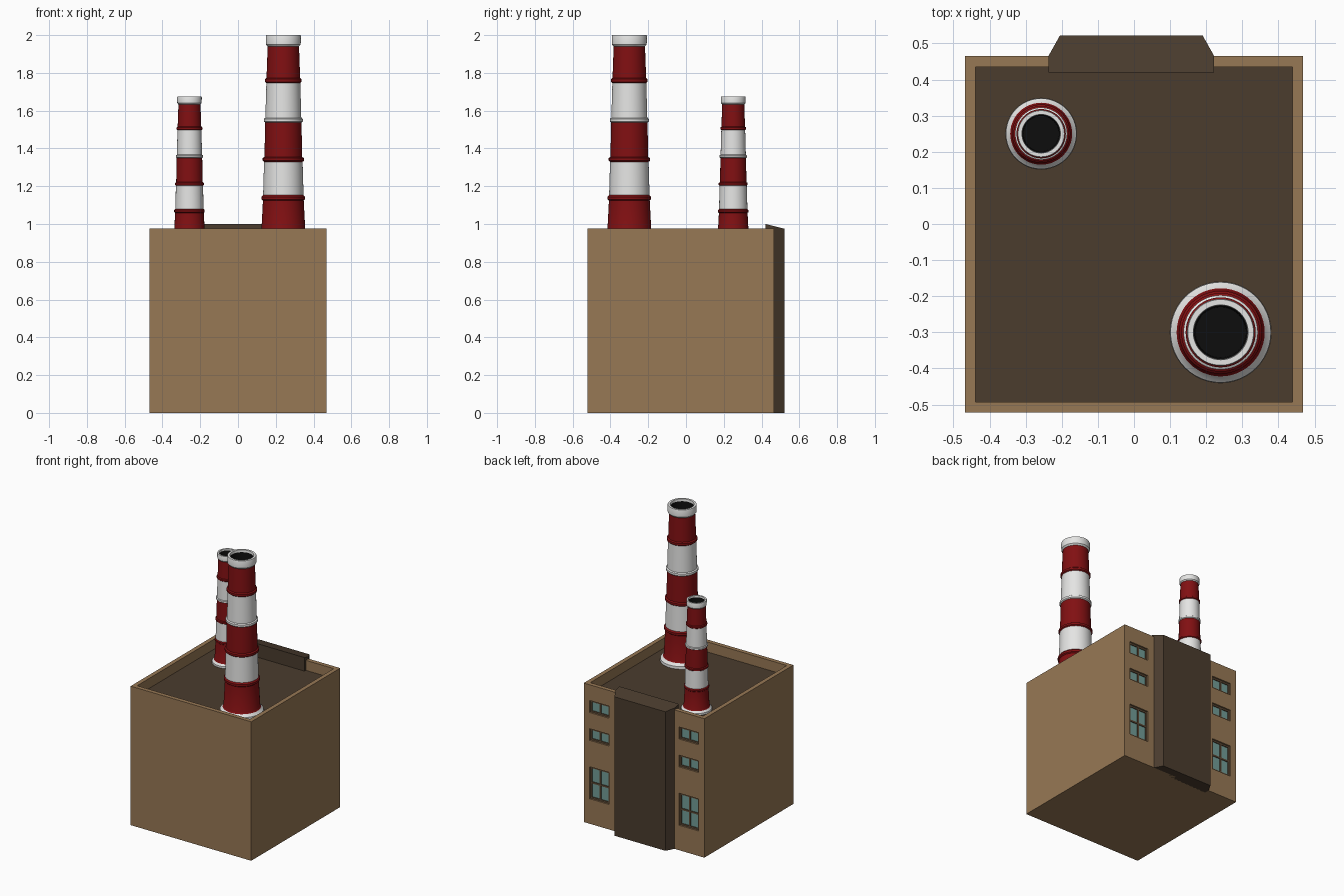
import bpy, bmesh, math

if "Cube" in bpy.data.objects:
    bpy.data.objects.remove(bpy.data.objects["Cube"])


def material(name, r, g, b):
    m = bpy.data.materials.new(name)
    m.diffuse_color = (r, g, b, 1)
    m.use_nodes = True
    m.node_tree.nodes["Principled BSDF"].inputs["Base Color"].default_value = m.diffuse_color
    return m


WALL = material("tan_wall", .31, .188, .09)
ROOF = material("dark_roof", .069, .045, .027)
RED = material("stripe_red", .22, .005, .006)
WHITE = material("stripe_white", .78, .78, .77)
BLACK = material("flue_black", .004, .004, .004)
GLASS = material("window_glass", .17, .34, .31)
FRAME = material("window_frame", .11, .068, .036)


def finish(name, bm, mats):
    bmesh.ops.recalc_face_normals(bm, faces=bm.faces)
    me = bpy.data.meshes.new(name)
    bm.to_mesh(me)
    bm.free()
    for m in mats:
        me.materials.append(m)
    ob = bpy.data.objects.new(name, me)
    bpy.context.collection.objects.link(ob)
    return ob


def add_box(bm, x0, x1, y0, y1, z0, z1):
    vs = bmesh.ops.create_cube(bm, size=1)["verts"]
    for v in vs:
        v.co = (x1 if v.co.x > 0 else x0, y1 if v.co.y > 0 else y0, z1 if v.co.z > 0 else z0)
    return vs


# main block: top face inset to a parapet, then sunk to the roof deck
W, FRONT, BACK, TOP, DECK = .468, -.522, .465, .975, .905
bm = bmesh.new()
add_box(bm, -W, W, FRONT, BACK, 0, TOP)
bm.normal_update()
top = next(f for f in bm.faces if f.normal.z > .9)
bmesh.ops.inset_region(bm, faces=[top], thickness=.042)
deck = bmesh.ops.extrude_face_region(bm, geom=[top])["geom"]
for v in (g for g in deck if isinstance(g, bmesh.types.BMVert)):
    v.co.z = DECK
if top.is_valid:
    bmesh.ops.delete(bm, geom=[top], context='FACES')
bm.normal_update()
for f in bm.faces:
    zc = f.calc_center_median().z
    if abs(zc - DECK) < .001 or DECK < zc < TOP - .001:
        f.material_index = 1 if abs(zc - DECK) < .001 else 0
building = finish("building", bm, [WALL, ROOF])

# back windows: recesses, glass panes and frame bars, on both sides
ROWS = [(.78, .865, 1), (.585, .667, 1), (.175, .40, 2)]   # bottom, top, pane rows
WX0, WX1, DEPTH, BAR = .272, .422, .018, .012
cut, glass, frame = bmesh.new(), bmesh.new(), bmesh.new()
for side in (-1, 1):
    x0, x1 = sorted((side * WX0, side * WX1))
    for z0, z1, n in ROWS:
        add_box(cut, x0, x1, BACK - DEPTH, BACK + .05, z0, z1)
        add_box(glass, x0, x1, BACK - DEPTH - .002, BACK - DEPTH + .002, z0, z1)
        y0, y1 = BACK - DEPTH - .001, BACK - DEPTH + .008
        for x in (x0, (x0 + x1 - BAR) / 2, x1 - BAR):
            add_box(frame, x, x + BAR, y0, y1, z0, z1)
        for i in range(n + 1):
            z = z0 + (z1 - z0 - BAR) * i / n
            add_box(frame, x0, x1, y0, y1 - .0005, z, z + BAR)
cutter = finish("window_cutter", cut, [WALL])
cutter.hide_render = True
cutter.display_type = 'WIRE'
mod = building.modifiers.new("windows", 'BOOLEAN')
mod.operation, mod.object, mod.solver = 'DIFFERENCE', cutter, 'EXACT'
bpy.context.view_layer.objects.active = building
bpy.ops.object.modifier_apply(modifier=mod.name)
bpy.data.objects.remove(cutter)
finish("window_panes", glass, [GLASS])
finish("window_frames", frame, [FRAME])

# rear bay: tapered plan with a sloping top
plan = [(-.237, .42), (.222, .42), (.222, BACK), (.19, .522), (-.205, .522), (-.237, BACK)]
bm = bmesh.new()
low = [bm.verts.new((x, y, 0)) for x, y in plan]
high = [bm.verts.new((x, y, 1.0 - .025 * (y - .42) / .102)) for x, y in plan]
bm.faces.new(low)
bm.faces.new(high)
for i in range(6):
    j = (i + 1) % 6
    bm.faces.new((low[i], low[j], high[j], high[i]))
finish("rear_bay", bm, [ROOF])


def ring(r, z, colour):
    """Rounded band around the stack."""
    return [(r - .007, z - .013, colour), (r, z - .007, colour), (r, z + .007, colour)]


# chimney profile: radius, height above deck, colour of the piece up to the next point
R, H, K = 0, 1, 2
PROFILE = ([(.14, 0, H), (.139, .018, H), (.122, .034, R), (.117, .045, R)]
           + ring(.115, .232, R) + [(.107, .248, H)]
           + ring(.109, .437, R) + [(.1, .45, R)]
           + ring(.103, .645, H) + [(.095, .657, H)]
           + ring(.097, .855, R) + [(.089, .868, R), (.083, 1.035, H), (.092, 1.045, H),
           (.093, 1.09, H), (.091, 1.095, H), (.076, 1.095, H), (.074, 1.08, K), (.07, .95, K)])


def chimney(name, x, y, scale, sides=48):
    bm = bmesh.new()
    loops = []
    for r, z, c in PROFILE:
        loops.append([bm.verts.new((r * math.cos(a), r * math.sin(a), z))
                      for a in (2 * math.pi * i / sides for i in range(sides))])
    for k in range(len(loops) - 1):
        for i in range(sides):
            j = (i + 1) % sides
            f = bm.faces.new((loops[k][i], loops[k][j], loops[k + 1][j], loops[k + 1][i]))
            f.material_index = PROFILE[k][2]
    bm.faces.new(loops[-1]).material_index = K      # flue floor
    bm.faces.new(loops[0]).material_index = H       # base
    ob = finish(name, bm, [RED, WHITE, BLACK])
    ob.location = (x, y, DECK)
    ob.scale = (scale,) * 3
    bpy.ops.object.select_all(action='DESELECT')
    ob.select_set(True)
    bpy.context.view_layer.objects.active = ob
    bpy.ops.object.shade_smooth_by_angle(angle=math.radians(35))


chimney("large_chimney", .24, -.30, 1)
chimney("small_chimney", -.257, .25, .703)
